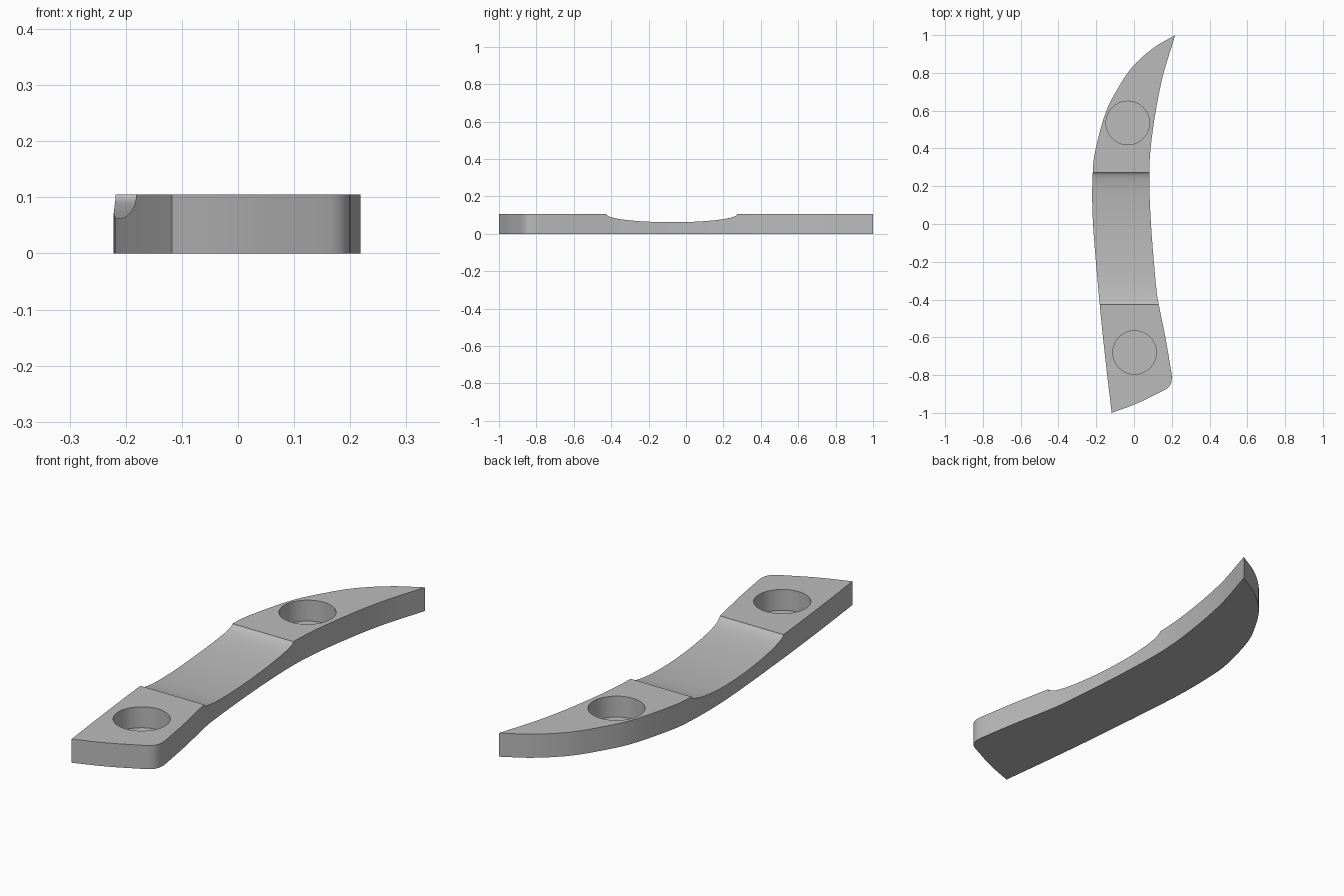
import bpy
import bmesh
from math import cos, sin, pi, radians
from mathutils import Vector
from mathutils.geometry import interpolate_bezier

THICKNESS = 0.105

cube = bpy.data.objects.get("Cube")
if cube:
    bpy.data.objects.remove(cube, do_unlink=True)

grey = bpy.data.materials.new("matte_grey")
grey.use_nodes = True
colour = (0.5, 0.5, 0.5, 1)
grey.diffuse_color = colour
grey.node_tree.nodes["Principled BSDF"].inputs["Base Color"].default_value = colour


def smooth_path(points, steps=5):
    """Catmull-Rom curve through the points, without the last one."""
    p = [Vector(q) for q in points]
    p = [2 * p[0] - p[1]] + p + [2 * p[-1] - p[-2]]
    path = []
    for a, b, c, d in zip(p, p[1:], p[2:], p[3:]):
        path += interpolate_bezier(b, b + (c - a) / 6, c - (d - b) / 6, c, steps + 1)[:-1]
    return path


def prism(name, outline, offset):
    """Extrude a closed outline along an offset into a solid."""
    bm = bmesh.new()
    face = bm.faces.new([bm.verts.new(p) for p in outline])
    top = bmesh.ops.extrude_face_region(bm, geom=[face])["geom"]
    verts = [v for v in top if isinstance(v, bmesh.types.BMVert)]
    bmesh.ops.translate(bm, verts=verts, vec=offset)
    bmesh.ops.recalc_face_normals(bm, faces=bm.faces)
    mesh = bpy.data.meshes.new(name)
    bm.to_mesh(mesh)
    bm.free()
    mesh.materials.append(grey)
    obj = bpy.data.objects.new(name, mesh)
    bpy.context.collection.objects.link(obj)
    return obj


def ring(count):
    return [(cos(2 * pi * i / count), sin(2 * pi * i / count)) for i in range(count)]


# Curved plate outline: outer edge, front end, rounded corner, inner edge
tip, toe = (0.218, 1.0), (-0.118, -1.0)
corner_start, corner_end = (0.165, -0.877), (0.2, -0.8)
outer = smooth_path([tip, (0.1, 0.93), (-0.01, 0.83), (-0.09, 0.71), (-0.15, 0.59),
                     (-0.2, 0.41), (-0.218, 0.28), (-0.218, 0.02),
                     (-0.182, -0.42), (-0.15, -0.73), toe])
front = smooth_path([toe, (0.02, -0.948), corner_start])
corner = interpolate_bezier(Vector(corner_start), Vector((0.195, -0.86)),
                            Vector((0.202, -0.84)), Vector(corner_end), 8)[:-1]
inner = smooth_path([corner_end, (0.168, -0.61), (0.13, -0.42), (0.116, -0.32),
                     (0.09, 0.0), (0.081, 0.28), (0.1, 0.5), (0.147, 0.76), tip])
outline = [(p.x, p.y, 0) for p in outer + front + corner + inner]
plate = prism("curved_plate", outline, (0, 0, THICKNESS))

# Shallow elliptical saddle across the middle
saddle = prism("saddle_cutter",
               [(-0.5, -0.076 + 0.349 * c, THICKNESS + 0.043 * s) for c, s in ring(96)],
               (1, 0, 0))

# Blind round sockets, one at each end
sockets = [prism("socket_cutter",
                 [(x + 0.115 * c, y + 0.115 * s, 0.012) for c, s in ring(64)],
                 (0, 0, 0.2))
           for x, y in ((-0.033, 0.535), (0.003, -0.68))]

bpy.context.view_layer.objects.active = plate
for cutter in [saddle] + sockets:
    cutter.hide_render = True
    cut = plate.modifiers.new("cut", "BOOLEAN")
    cut.operation = "DIFFERENCE"
    cut.solver = "EXACT"
    cut.object = cutter
    bpy.ops.object.modifier_apply(modifier=cut.name)
    bpy.data.objects.remove(cutter, do_unlink=True)

bpy.ops.object.select_all(action="DESELECT")
plate.select_set(True)
bpy.ops.object.shade_smooth_by_angle(angle=radians(25))
